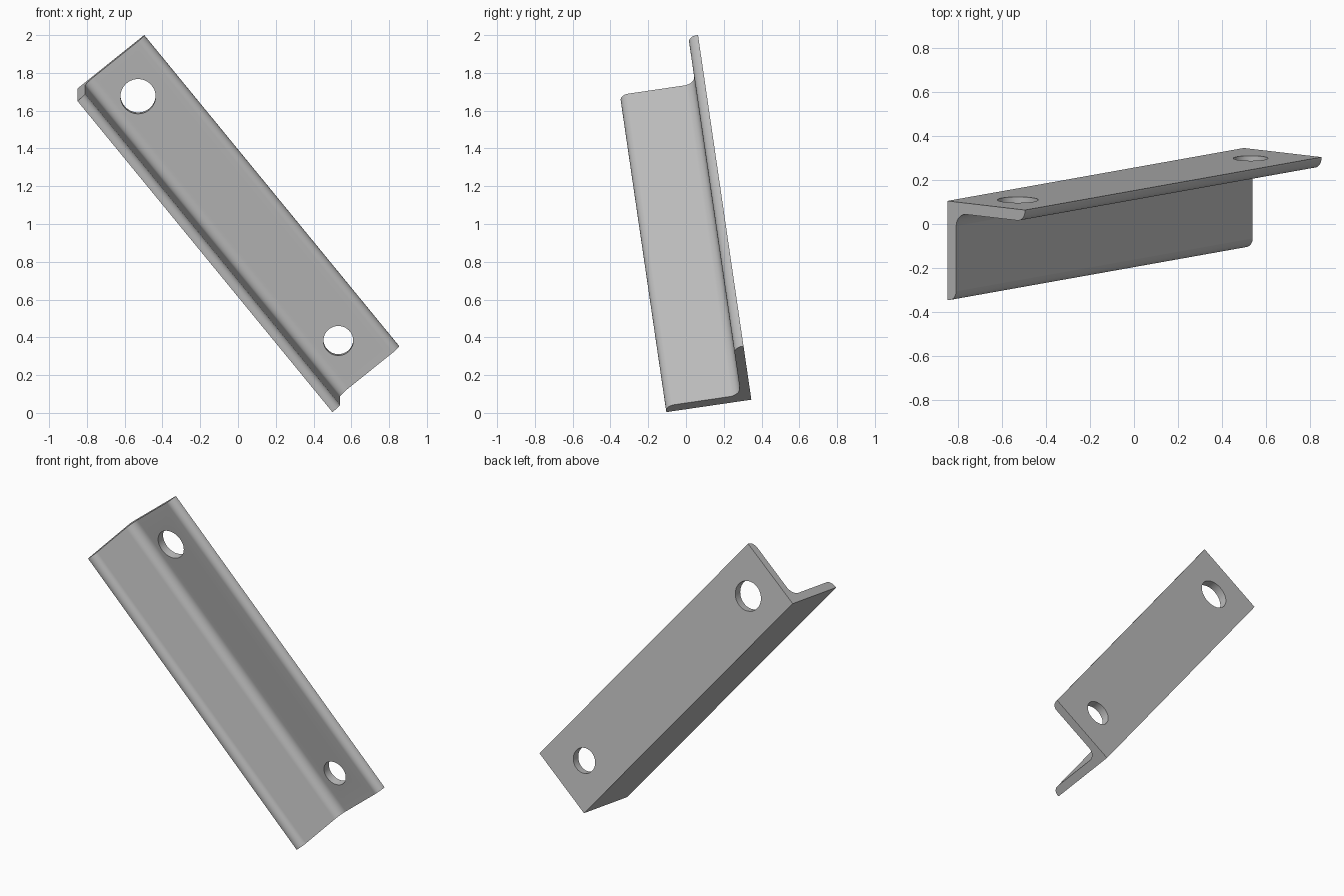
import bpy, bmesh, math
from mathutils import Vector, Matrix

cube = bpy.data.objects.get("Cube")
if cube:
    bpy.data.objects.remove(cube)

LEG, THICK, TOE_R, FILLET_R = 0.455, 0.052, 0.045, 0.06
HEEL_TOP = Vector((-0.85, 0.105, 1.717))
HEEL_BOTTOM = Vector((0.5, 0.346, 0.07))

# Orthonormal frame: u = bolted leg, v = plain leg, w = length
w = HEEL_BOTTOM - HEEL_TOP
length = w.length
w.normalize()
v = w.cross(Vector((1, 0, 0))).normalized()
if v.y > 0:
    v.negate()
u = v.cross(w).normalized()
frame = Matrix((u, v, w)).transposed().to_4x4()
frame.translation = HEEL_TOP

steel = bpy.data.materials.new("steel_grey")
steel.use_nodes = True
grey = (0.5, 0.5, 0.5, 1)
steel.diffuse_color = grey
steel.node_tree.nodes["Principled BSDF"].inputs["Base Color"].default_value = grey


def arc(cx, cy, r, start, end, steps=10):
    angles = [math.radians(start + (end - start) * i / steps) for i in range(steps + 1)]
    return [(cx + r * math.cos(a), cy + r * math.sin(a)) for a in angles]


# L-shaped section with rounded toes and a filleted inner corner
toe, root = LEG - TOE_R, THICK + FILLET_R
profile = [(0, 0), (LEG, 0)]
profile += arc(toe, THICK - TOE_R, TOE_R, 0, 90)
profile += arc(root, root, FILLET_R, 270, 180)
profile += arc(THICK - TOE_R, toe, TOE_R, 0, 90)
profile += [(0, LEG)]

bm = bmesh.new()
section = bm.faces.new([bm.verts.new((x, y, 0)) for x, y in profile])
swept = bmesh.ops.extrude_face_region(bm, geom=[section])["geom"]
bmesh.ops.translate(bm, vec=(0, 0, length),
                    verts=[e for e in swept if isinstance(e, bmesh.types.BMVert)])
bmesh.ops.recalc_face_normals(bm, faces=bm.faces)
mesh = bpy.data.meshes.new("angle_bracket")
bm.to_mesh(mesh)
bm.free()
bracket = bpy.data.objects.new("angle_bracket", mesh)
bpy.context.collection.objects.link(bracket)
mesh.materials.append(steel)
bracket.matrix_world = frame


# Bolt holes through the leg, one near each end
def drill(name, along, radius):
    spot = Matrix.Translation((LEG / 2, THICK / 2, along)) @ Matrix.Rotation(math.pi / 2, 4, 'X')
    bpy.ops.mesh.primitive_cylinder_add(vertices=48, radius=radius, depth=THICK * 3)
    cutter = bpy.context.object
    cutter.name = name
    cutter.matrix_world = frame @ spot
    cutter.data.materials.append(steel)
    cutter.hide_render = True
    bpy.context.view_layer.update()
    cut = bracket.modifiers.new(name, 'BOOLEAN')
    cut.object = cutter
    cut.operation = 'DIFFERENCE'
    cut.solver = 'EXACT'
    bpy.ops.object.select_all(action='DESELECT')
    bracket.select_set(True)
    bpy.context.view_layer.objects.active = bracket
    bpy.ops.object.modifier_apply(modifier=name)
    bpy.data.objects.remove(cutter)


drill("large_hole", 0.229, 0.093)
drill("small_hole", length - 0.231, 0.079)

bpy.ops.object.shade_smooth_by_angle(angle=math.radians(30))
